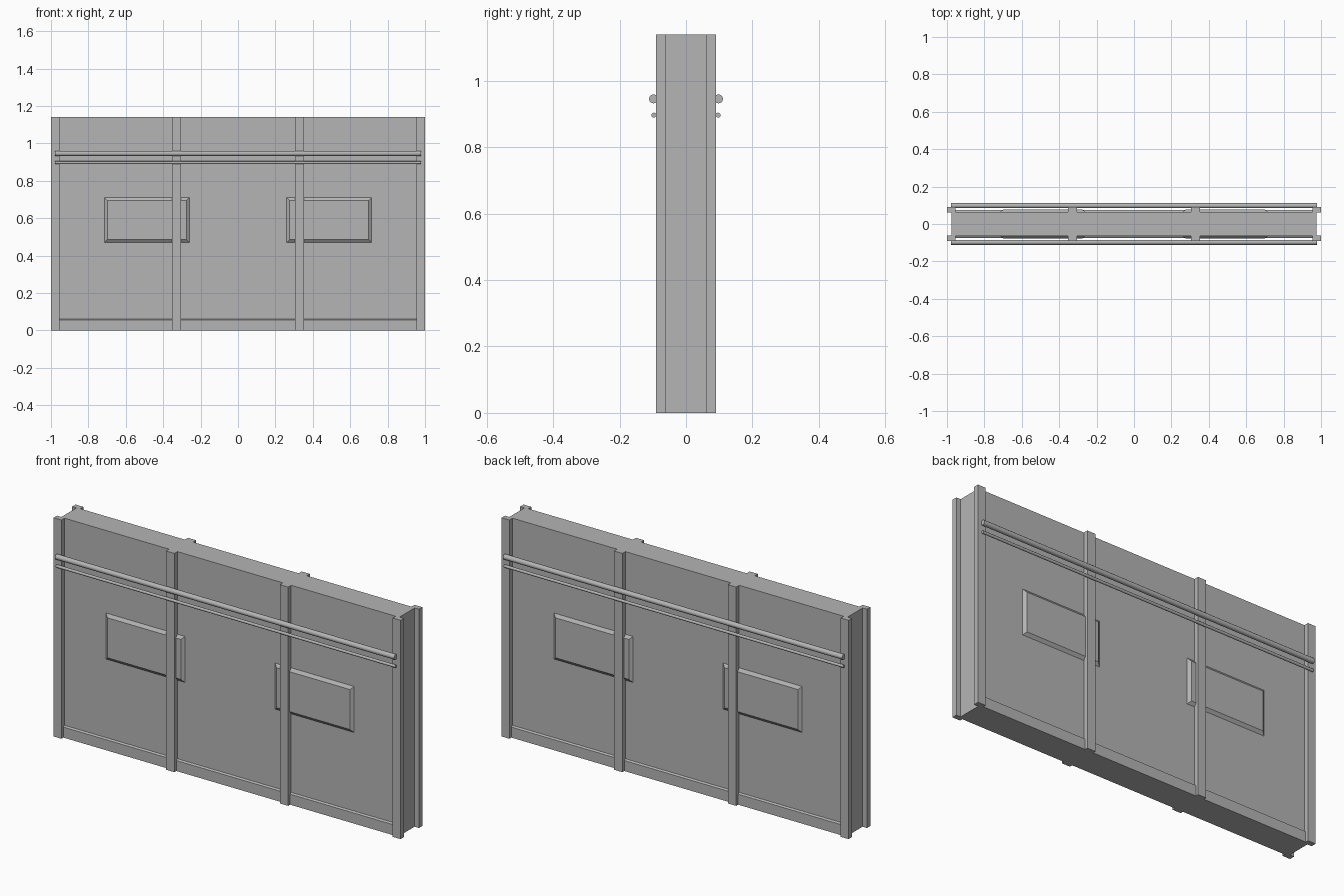
import bpy, bmesh, math

if "Cube" in bpy.data.objects:
    bpy.data.objects.remove(bpy.data.objects["Cube"])

grey = bpy.data.materials.new("plain grey")
grey.diffuse_color = (0.46, 0.46, 0.46, 1)
grey.use_nodes = True
grey.node_tree.nodes["Principled BSDF"].inputs["Base Color"].default_value = grey.diffuse_color


def finish(name, bm, smooth=False):
    bmesh.ops.recalc_face_normals(bm, faces=bm.faces)
    me = bpy.data.meshes.new(name)
    bm.to_mesh(me)
    bm.free()
    me.materials.append(grey)
    for p in me.polygons:
        p.use_smooth = smooth and len(p.vertices) == 4
    ob = bpy.data.objects.new(name, me)
    bpy.context.collection.objects.link(ob)
    return ob


def frustum(name, base, top):
    """Solid between two rectangles, each (x0, x1, z0, z1, y)."""
    bm = bmesh.new()
    rings = []
    for x0, x1, z0, z1, y in (base, top):
        rings.append([bm.verts.new(c) for c in
                      ((x0, y, z0), (x1, y, z0), (x1, y, z1), (x0, y, z1))])
    a, b = rings
    bm.faces.new(a)
    bm.faces.new(b[::-1])
    for i in range(4):
        j = (i + 1) % 4
        bm.faces.new((a[i], a[j], b[j], b[i]))
    return finish(name, bm)


def box(name, x0, x1, y0, y1, z0, z1):
    return frustum(name, (x0, x1, z0, z1, y0), (x0, x1, z0, z1, y1))


def rail(name, y, z, r, half):
    bm = bmesh.new()
    bmesh.ops.create_cone(bm, cap_ends=True, segments=12, radius1=r,
                          radius2=r, depth=2 * half)
    ob = finish(name, bm, True)
    ob.rotation_euler = (0, math.pi / 2, 0)
    ob.location = (0, y, z)


H = 1.14
W = 0.065   # wall half thickness

# Wall core
box("wall_core", -0.975, 0.975, -W, W, 0, H)

for s, side in ((-1, "front"), (1, "back")):
    # Upright posts
    for i, (x0, x1) in enumerate(((-1, -0.955), (-0.352, -0.304),
                                  (0.304, 0.352), (0.955, 1))):
        box(f"{side}_post_{i + 1}", x0, x1, s * (W - 0.003), s * 0.09, 0, H)

    # Sloping skirting strip along the floor
    frustum(f"{side}_skirting", (-0.96, 0.96, 0, 0.062, s * (W - 0.002)),
            (-0.96, 0.96, 0, 0.055, s * (W + 0.009)))

    # Chamfered plates behind the middle posts
    for m, name in ((-1, "left"), (1, "right")):
        x0, x1 = sorted((m * 0.26, m * 0.715))
        c = 0.016
        frustum(f"{side}_{name}_plate", (x0, x1, 0.47, 0.71, s * W),
                (x0 + c, x1 - c, 0.47 + c, 0.71 - c, s * (W + 0.012)))

    # Hand rails
    rail(f"{side}_upper_rail", s * 0.098, 0.946, 0.0135, 0.978)
    rail(f"{side}_lower_rail", s * 0.097, 0.897, 0.0075, 0.978)
